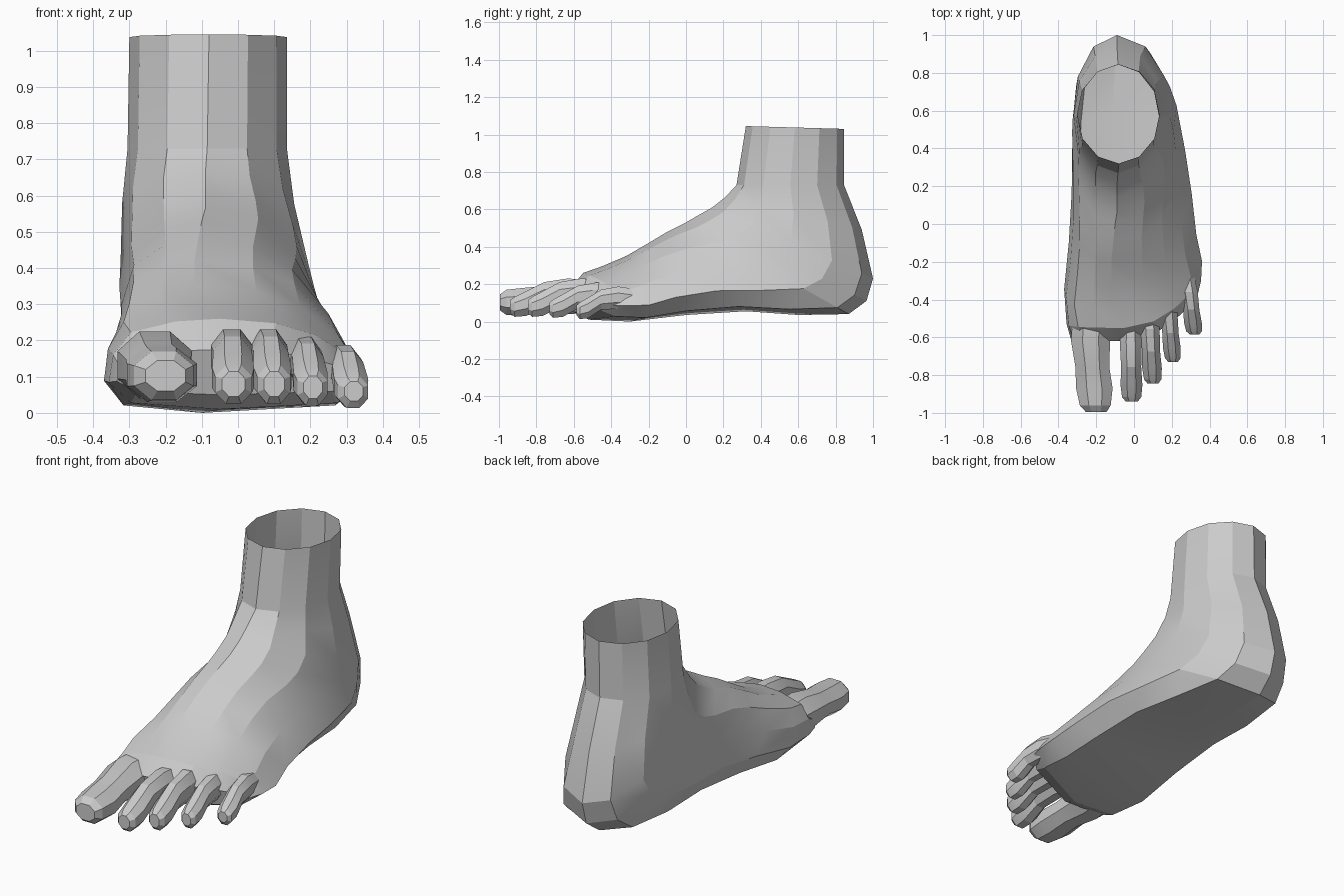
import bpy, bmesh
from math import sin, cos, pi

if "Cube" in bpy.data.objects:
    bpy.data.objects.remove(bpy.data.objects["Cube"])


def lerp(a, b, t):
    return a + (b - a) * t


def loft(name, rings, cap_end=True):
    """Skin a list of equal-length closed rings; the first end stays open."""
    bm = bmesh.new()
    vs = [[bm.verts.new(p) for p in r] for r in rings]
    n = len(vs[0])
    for a, b in zip(vs, vs[1:]):
        for i in range(n):
            j = (i + 1) % n
            bm.faces.new((a[i], a[j], b[j], b[i]))
    if cap_end:
        bm.faces.new(vs[-1])
    bmesh.ops.recalc_face_normals(bm, faces=bm.faces)
    me = bpy.data.meshes.new(name)
    bm.to_mesh(me)
    bm.free()
    ob = bpy.data.objects.new(name, me)
    bpy.context.collection.objects.link(ob)
    bpy.context.view_layer.objects.active = ob
    ob.select_set(True)
    bpy.ops.object.shade_smooth_by_angle(angle=0.3)
    ob.select_set(False)
    return ob


# Half cross-sections: (distance from upper to lower point, width fraction)
ROUND = [(0, 0), (.07, .5), (.25, .87), (.5, 1), (.75, .87), (.93, .5), (1, 0)]
INNER = [(0, 0), (.03, .4), (.15, .8), (.4, .96), (.7, 1), (.93, .8), (1, 0)]
OUTER = [(0, 0), (.05, .38), (.18, .65), (.4, .87), (.7, 1), (.93, .8), (1, 0)]


def foot_ring(y0, z0, y1, z1, xl, xm, xr, blend, bow):
    def point(i, half, x_side):
        t = lerp(ROUND[i][0], half[i][0], blend)
        w = lerp(ROUND[i][1], half[i][1], blend)
        x = lerp(xm, x_side, w)
        y = lerp(y0, y1, t) + bow * max(0, x - xm) ** 2
        return (x, y, lerp(z0, z1, t))
    return ([point(i, OUTER, xr) for i in range(7)]
            + [point(i, INNER, xl) for i in range(5, 0, -1)])


# Ankle, heel and instep: rings fan from the level ankle top to the toe line
# upper y, z, lower y, z, left, middle, right, foot blend, forward bow
FOOT = [
    (.32, 1.045, .845, 1.03, -.30, -.08, .135, 0, 0),
    (.27, .73, .845, .73, -.305, -.085, .135, 0, 0),
    (.21, .665, .94, .49, -.32, -.09, .155, 0, 0),
    (.14, .61, 1.0, .23, -.325, -.09, .195, .1, 0),
    (.06, .565, .965, .11, -.33, -.09, .22, .25, 0),
    (0, .53, .87, .04, -.33, -.10, .245, .55, 0),
    (-.1, .48, .60, .035, -.33, -.11, .275, .9, 0),
    (-.2, .42, .32, .055, -.33, -.12, .305, 1, 0),
    (-.32, .35, 0, .035, -.345, -.12, .33, 1, .2),
    (-.45, .295, -.30, 0, -.37, -.10, .36, 1, .7),
    (-.55, .26, -.52, .01, -.357, -.05, .355, 1, 1.4),
    (-.62, .175, -.60, .05, -.335, -.05, .335, 1, 1.5),
]
loft("foot", [foot_ring(*r) for r in FOOT])


def toe_ring(x, y, hw, lo, hi, n=8):
    ring = []
    for k in range(n):
        a = 2 * pi * (k + .5) / n
        ring.append((x + hw * 1.08 * cos(a), y,
                     (lo + hi) / 2 + (hi - lo) / 2 * 1.08 * sin(a)))
    return ring


# Big toe: x, y, half width, underside z, top z
BIG = [(-.225, -.48, .10, .05, .22), (-.23, -.62, .103, .04, .225),
       (-.22, -.76, .09, .05, .19), (-.21, -.87, .097, .03, .18),
       (-.205, -.96, .082, .035, .17), (-.20, -.995, .055, .06, .145)]
loft("big_toe", [toe_ring(*r) for r in BIG])

# Small toes: arched knuckle then a pad bending to the ground
# along, width factor, underside z, top z relative to knuckle height
STEPS = [(0, .8, .07, .95), (.35, 1.0, .08, 1.05), (.62, .92, .075, .96),
         (.82, 1.0, .03, .74), (.95, .88, .025, .60), (1, .55, .045, .52)]
# name, base x, y, tip x, y, half width, knuckle z, drop
TOES = [("second_toe", -.02, -.46, -.012, -.94, .058, .22, 0),
        ("middle_toe", .075, -.40, .10, -.845, .052, .22, 0),
        ("fourth_toe", .17, -.33, .207, -.73, .047, .205, .005),
        ("little_toe", .275, -.24, .32, -.585, .047, .19, .012)]
for name, x0, y0, x1, y1, hw, top, drop in TOES:
    loft(name, [toe_ring(lerp(x0, x1, t), lerp(y0, y1, t), hw * w,
                         lo - drop, top * h - drop) for t, w, lo, h in STEPS])
